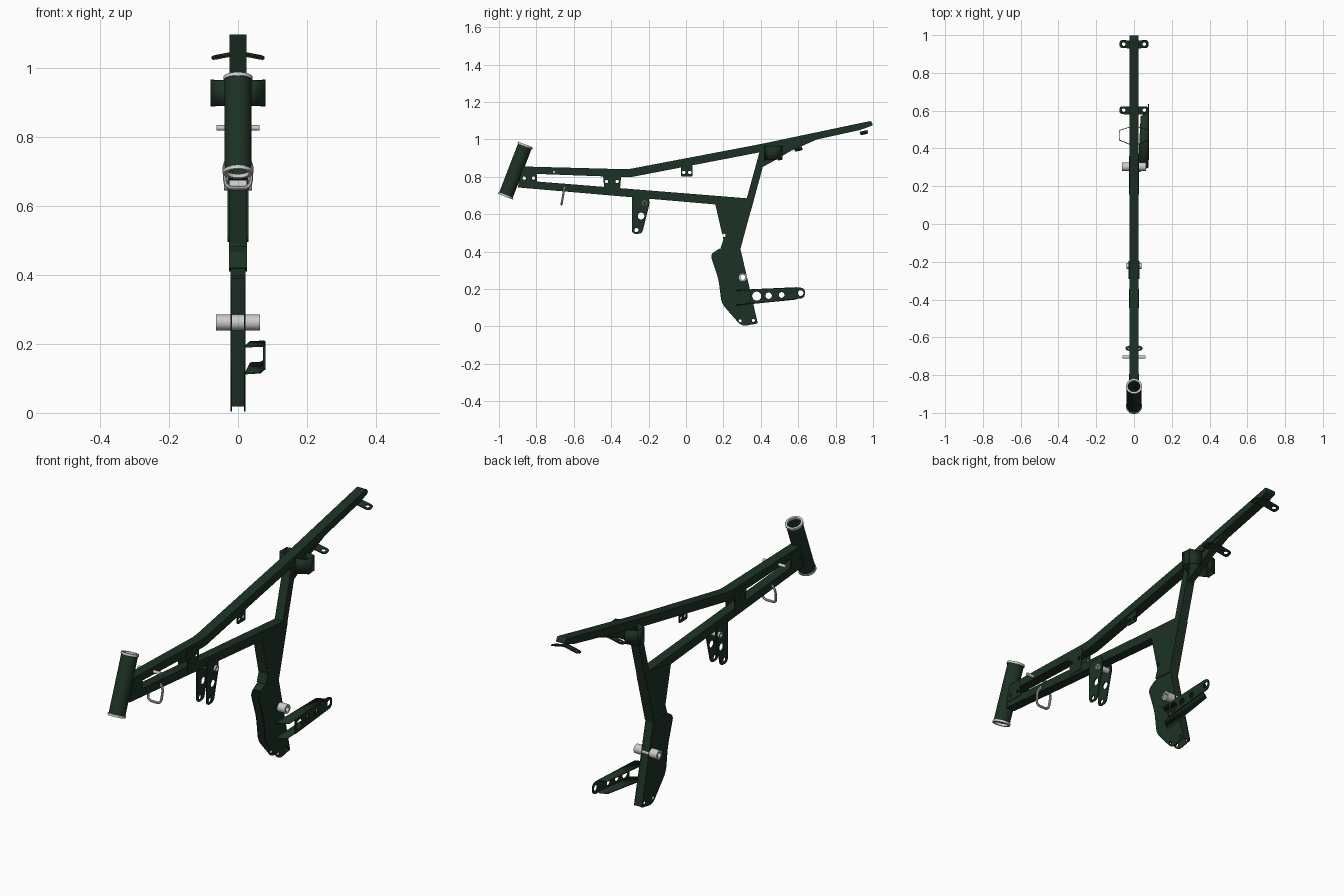
import bpy, bmesh, math
from mathutils import Matrix, Vector

green = bpy.data.materials.new("dark_green")
green.diffuse_color = (0.012, 0.032, 0.018, 1)

# local x,y,z -> world y,z,x (side-view profiles extruded across the width)
SIDE = Matrix(((0, 0, 1, 0), (1, 0, 0, 0), (0, 1, 0, 0), (0, 0, 0, 1)))


def circle(y, z, r, n=32):
    return [(y + r * math.cos(2 * math.pi * i / n), z + r * math.sin(2 * math.pi * i / n)) for i in range(n)]


def rounded(pts):
    """Points may carry a third value: the corner rounding distance."""
    out = []
    for i, p in enumerate(pts):
        c = Vector(p[:2])
        if len(p) < 3:
            out.append(tuple(c))
            continue
        a = c + (Vector(pts[i - 1][:2]) - c).normalized() * p[2]
        b = c + (Vector(pts[(i + 1) % len(pts)][:2]) - c).normalized() * p[2]
        for k in range(7):
            t = k / 6
            out.append(tuple(a * (1 - t) ** 2 + c * 2 * t * (1 - t) + b * t * t))
    return out


def finish(ob, mat):
    bpy.ops.object.select_all(action='DESELECT')
    ob.select_set(True)
    bpy.context.view_layer.objects.active = ob
    if ob.type == 'CURVE':
        bpy.ops.object.convert(target='MESH')
        ob = bpy.context.object
    if mat:
        ob.data.materials.clear()
        ob.data.materials.append(mat)
    bpy.ops.object.shade_smooth_by_angle(angle=math.radians(30))
    return ob


def plate(name, outline, half, holes=(), x=0, mat=green, matrix=None):
    """Extruded outline with round holes (y, z, r)."""
    cu = bpy.data.curves.new(name, 'CURVE')
    cu.dimensions = '2D'
    cu.fill_mode = 'BOTH'
    cu.extrude = half
    for loop in [rounded(outline)] + [circle(*h) for h in holes]:
        sp = cu.splines.new('POLY')
        sp.points.add(len(loop) - 1)
        for q, p in zip(sp.points, loop):
            q.co = (p[0], p[1], 0, 1)
        sp.use_cyclic_u = True
    ob = bpy.data.objects.new(name, cu)
    bpy.context.collection.objects.link(ob)
    ob.matrix_world = matrix if matrix else Matrix.Translation((x, 0, 0)) @ SIDE
    return finish(ob, mat)


def sheet(name, quads, thick=0.005):
    """Thin folded sheet metal from quads."""
    bm = bmesh.new()
    for q in quads:
        bm.faces.new([bm.verts.new(v) for v in q])
    bmesh.ops.remove_doubles(bm, verts=bm.verts, dist=0.0005)
    bmesh.ops.recalc_face_normals(bm, faces=bm.faces)
    me = bpy.data.meshes.new(name)
    bm.to_mesh(me)
    bm.free()
    ob = bpy.data.objects.new(name, me)
    bpy.context.collection.objects.link(ob)
    m = ob.modifiers.new("thickness", 'SOLIDIFY')
    m.thickness = thick
    m.offset = 0
    return finish(ob, green)


# head tube with two end rims
top, bot = Vector((0, -0.860, 0.968)), Vector((0, -0.964, 0.698))
axis = (top - bot).normalized()
rot = axis.to_track_quat('Z', 'Y').to_matrix().to_4x4()
length = (top - bot).length
plate("head_tube", circle(0, 0, 0.039, 48), length / 2, [(0, 0, 0.033, 48)],
      matrix=Matrix.Translation((top + bot) / 2) @ rot)
for n, p in (("upper", top), ("lower", bot)):
    plate("head_rim_" + n, circle(0, 0, 0.0425, 48), 0.005, [(0, 0, 0.032, 48)], mat=None,
          matrix=Matrix.Translation(p) @ rot)

# main beams and rear strut
plate("top_beam", [(-0.872, 0.855), (-0.31, 0.84, 0.03), (0.39, 0.973), (0.99, 1.099, 0.01), (1.0, 1.075, 0.01),
                   (0.93, 1.05), (0.715, 1.003), (0.39, 0.93), (-0.30, 0.797, 0.03), (-0.872, 0.818)], 0.025)
plate("lower_beam", [(-0.89, 0.782), (0.325, 0.685), (0.30, 0.64), (0.158, 0.652), (-0.90, 0.743)], 0.024)
plate("rear_strut", [(0.325, 0.685), (0.395, 0.94), (0.43, 0.94), (0.41, 0.85), (0.345, 0.61), (0.30, 0.63)], 0.023)
plate("strut_gusset", [(0.40, 0.93), (0.715, 1.006), (0.56, 0.938), (0.47, 0.885), (0.405, 0.85)], 0.018)
plate("down_plate", [(0.156, 0.655), (0.325, 0.685), (0.36, 0.67), (0.29, 0.41), (0.185, 0.42), (0.2, 0.465)],
      0.0255, [(0.203, 0.487, 0.009)])

# lower channel: two cheeks and a back wall, open at the front
cheek = [(0.13, 0.385, 0.025), (0.185, 0.42, 0.02), (0.292, 0.41), (0.384, 0.016, 0.006), (0.297, 0.0, 0.03),
         (0.19, 0.123, 0.03), (0.174, 0.25, 0.03)]
for s in (-1, 1):
    plate("channel_cheek", cheek, 0.002, [(0.29, 0.03, 0.008), (0.36, 0.032, 0.008), (0.303, 0.262, 0.02)],
          x=s * 0.0195)
plate("channel_back", [(0.285, 0.41), (0.291, 0.41), (0.382, 0.018), (0.376, 0.018)], 0.019)
plate("channel_top", [(0.15, 0.398), (0.188, 0.418), (0.29, 0.409), (0.29, 0.403), (0.19, 0.41), (0.152, 0.39)], 0.019)

# pivot tube through the channel
plate("pivot_tube", circle(0.303, 0.262, 0.0225), 0.064, [(0.303, 0.262, 0.013)], mat=None)

# side arm: pierced outer wall with two flanges
plate("arm_wall", [(0.345, 0.196), (0.60, 0.208), (0.637, 0.205, 0.025), (0.635, 0.15, 0.025), (0.60, 0.148),
                   (0.345, 0.124)], 0.003,
      [(0.378, 0.162, 0.024), (0.442, 0.164, 0.017), (0.511, 0.168, 0.015), (0.613, 0.178, 0.015)], x=0.076)
sheet("arm_top_flange", [[(0.02, 0.27, 0.192), (0.077, 0.30, 0.194), (0.077, 0.59, 0.207), (0.035, 0.57, 0.206)]])
sheet("arm_bottom_flange", [[(0.02, 0.27, 0.114), (0.066, 0.30, 0.117), (0.066, 0.59, 0.146), (0.035, 0.57, 0.144)],
                            [(0.066, 0.30, 0.117), (0.077, 0.34, 0.129), (0.077, 0.59, 0.152), (0.066, 0.59, 0.146)]])

# joining plates between the beams, and the hanging engine mount
for s in (-1, 1):
    x = s * 0.0225
    plate("head_gusset", [(-0.875, 0.845), (-0.80, 0.845), (-0.795, 0.765), (-0.895, 0.77)], 0.002,
          [(-0.865, 0.793, 0.009), (-0.815, 0.793, 0.009)], x=x * 1.1)
    plate("mid_gusset", [(-0.445, 0.825), (-0.345, 0.822), (-0.355, 0.71), (-0.435, 0.715)], 0.002,
          [(-0.425, 0.775, 0.009), (-0.368, 0.775, 0.009)], x=x * 1.1)
    plate("engine_mount", [(-0.29, 0.715), (-0.20, 0.708), (-0.195, 0.655, 0.015), (-0.235, 0.495, 0.022),
                           (-0.29, 0.495, 0.022)], 0.003,
          [(-0.24, 0.59, 0.018), (-0.265, 0.515, 0.011)], x=x * 1.2)
plate("mount_bush", circle(-0.222, 0.66, 0.015), 0.04, [(-0.222, 0.66, 0.009)], mat=None)
plate("small_tab", [(-0.028, 0.87), (0.035, 0.88), (0.035, 0.802, 0.008), (-0.028, 0.802, 0.008)], 0.003,
      [(-0.012, 0.823, 0.009), (0.02, 0.823, 0.009)], x=0.015)

# cross rod and cable loop
plate("cross_rod", circle(-0.705, 0.826, 0.008, 16), 0.062, mat=None)
cu = bpy.data.curves.new("cable_loop", 'CURVE')
cu.dimensions = '3D'
cu.bevel_depth = 0.006
cu.bevel_resolution = 2
sp = cu.splines.new('POLY')
path = rounded([(-0.022, 0.745), (-0.040, 0.72, 0.015), (-0.036, 0.652, 0.022), (0.036, 0.652, 0.022),
                (0.040, 0.72, 0.015), (0.022, 0.745)])
sp.points.add(len(path) - 1)
for q, (x, z) in zip(sp.points, path):
    q.co = (x, -0.65 + 0.18 * (z - 0.74), z, 1)
loop = bpy.data.objects.new("cable_loop", cu)
bpy.context.collection.objects.link(loop)
finish(loop, None)

# folded side brackets beneath the rear beam
for s in (-1, 1):
    p = [(s * 0.018, 0.42), (s * 0.078, 0.445), (s * 0.078, 0.495), (s * 0.018, 0.515)]
    sheet("side_bracket", [[(*a, 0.888), (*b, 0.892), (*b, 0.963), (*a, 0.966)] for a, b in zip(p, p[1:])], 0.004)

# drooping seat tabs with end holes
for y, z in ((0.60, 0.955), (0.95, 1.043)):
    for s in (-1, 1):
        m = (Matrix.Translation((0, y, z)) @ Matrix.Rotation(math.radians(12), 4, 'X')
             @ Matrix.Rotation(s * math.radians(11), 4, 'Y'))
        plate("seat_tab", [(0, -0.021), (s * 0.078, -0.021, 0.018), (s * 0.078, 0.021, 0.018), (0, 0.021)], 0.0025,
              [(s * 0.056, 0, 0.01)], matrix=m)
